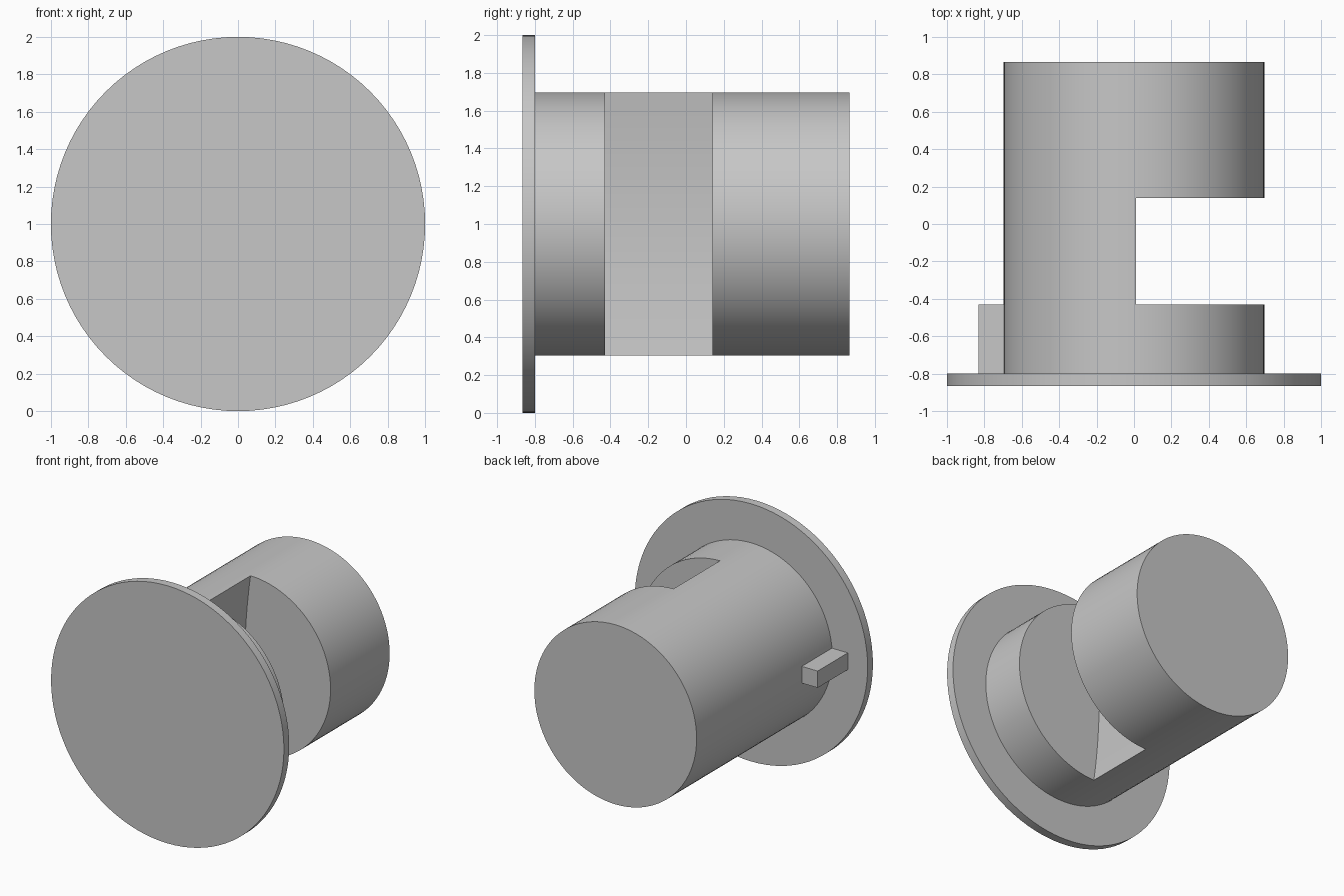
import bpy, math

# Remove the default object
if "Cube" in bpy.data.objects:
    bpy.data.objects.remove(bpy.data.objects["Cube"], do_unlink=True)

# One plain grey material
GREY = (0.57, 0.57, 0.57, 1.0)
grey = bpy.data.materials.new("plain grey")
grey.use_nodes = True
grey.diffuse_color = GREY
grey.node_tree.nodes["Principled BSDF"].inputs["Base Color"].default_value = GREY


def prism(name, outline, y0, y1):
    """Extrude an (x, z) outline along y."""
    n = len(outline)
    verts = [(x, y, z) for y in (y0, y1) for x, z in outline]
    faces = [tuple(range(n)), tuple(reversed(range(n, 2 * n)))]
    faces += [(i, i + n, (i + 1) % n + n, (i + 1) % n) for i in range(n)]
    mesh = bpy.data.meshes.new(name)
    mesh.from_pydata(verts, [], faces)
    mesh.materials.append(grey)
    obj = bpy.data.objects.new(name, mesh)
    bpy.context.collection.objects.link(obj)
    return obj


def circle(radius, count=96):
    turn = 2 * math.pi / count
    return [(radius * math.cos(i * turn), 1 + radius * math.sin(i * turn))
            for i in range(count)]


def box(x0, x1, z0, z1):
    return [(x0, z0), (x1, z0), (x1, z1), (x0, z1)]


def activate(obj):
    bpy.ops.object.select_all(action="DESELECT")
    obj.select_set(True)
    bpy.context.view_layer.objects.active = obj


# Main parts
flange = prism("front_flange", circle(1.0), -0.865, -0.8)
body = prism("cylinder_body", circle(0.697), -0.8, 0.865)
prism("locating_key", box(-0.83, -0.68, 0.935, 1.065), -0.8, -0.43)

# Side slot with a shallow hollow floor
steps = 12
floor = []
for i in range(steps + 1):
    t = 1 - 2 * i / steps
    floor.append((0.01 - 0.05 * (1 - t * t), 1 + 0.7 * t))
slot = prism("slot_cutter", [(0.01, 0.1), (1, 0.1), (1, 1.9), (0.01, 1.9)] + floor,
             -0.43, 0.14)
slot.hide_render = True
cut = body.modifiers.new("slot", "BOOLEAN")
cut.operation = "DIFFERENCE"
cut.solver = "EXACT"
cut.object = slot
activate(body)
bpy.ops.object.modifier_apply(modifier=cut.name)
bpy.data.objects.remove(slot, do_unlink=True)

# Smooth round walls, crisp rims
for obj in (flange, body):
    activate(obj)
    bpy.ops.object.shade_smooth_by_angle(angle=math.radians(30))
